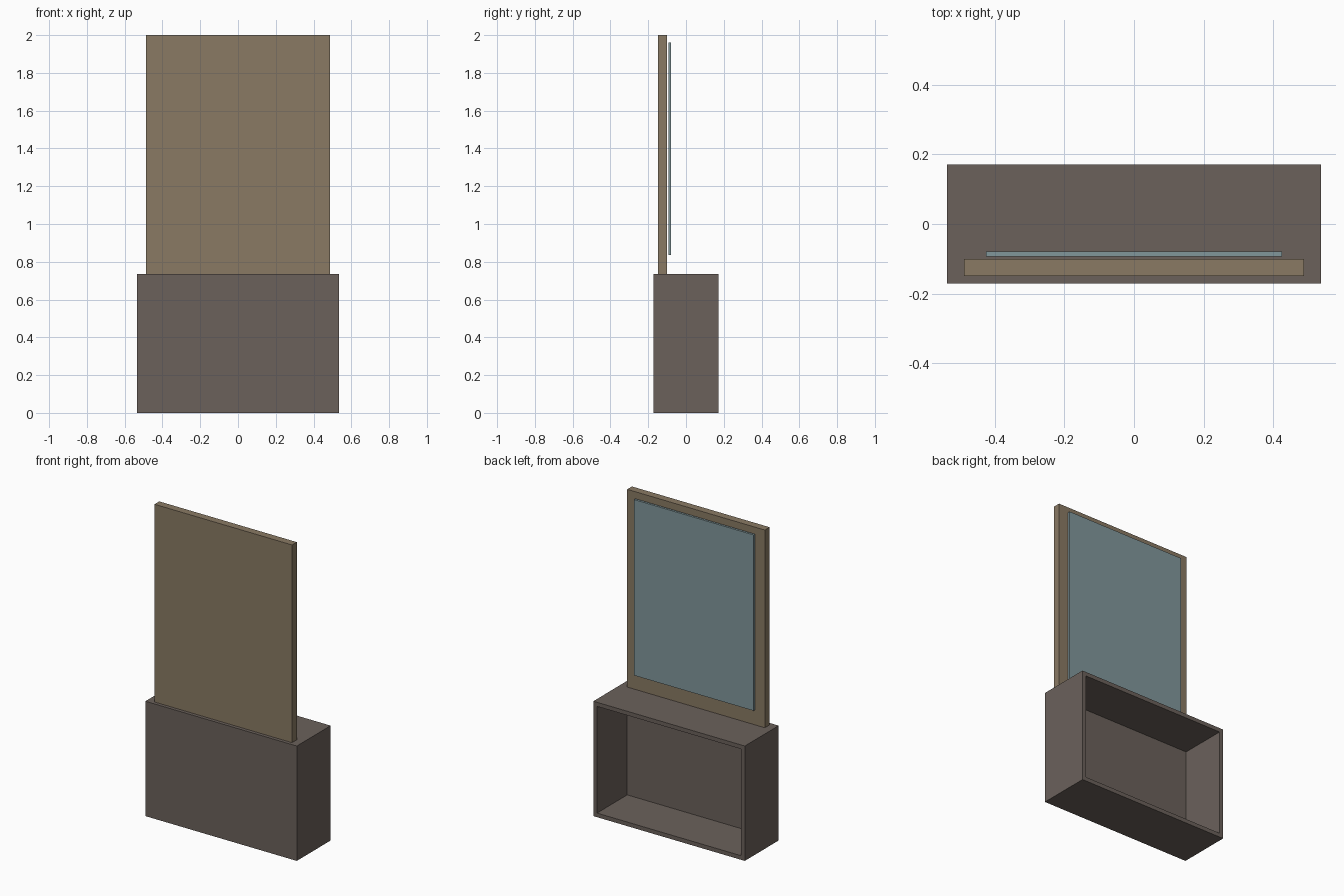
import bpy, bmesh
from mathutils import Vector

if "Cube" in bpy.data.objects:
    bpy.data.objects.remove(bpy.data.objects["Cube"])


def material(name, rgb):
    m = bpy.data.materials.new(name)
    m.diffuse_color = (*rgb, 1)
    m.use_nodes = True
    m.node_tree.nodes["Principled BSDF"].inputs["Base Color"].default_value = m.diffuse_color
    return m


def box(name, lo, hi, mat, wall=0):
    """Box from corner to corner; wall > 0 hollows it out from the +y side."""
    lo, hi = Vector(lo), Vector(hi)
    bm = bmesh.new()
    bmesh.ops.create_cube(bm, size=1)
    for v in bm.verts:
        v.co = Vector([a if c < 0 else b for c, a, b in zip(v.co, lo, hi)])
    if wall:
        bm.normal_update()
        face = max(bm.faces, key=lambda f: f.normal.y)
        bmesh.ops.inset_region(bm, faces=[face], thickness=wall)
        new = bmesh.ops.extrude_discrete_faces(bm, faces=[face])["faces"][0]
        bmesh.ops.translate(bm, verts=new.verts, vec=(0, lo.y + wall - hi.y, 0))
    bmesh.ops.recalc_face_normals(bm, faces=bm.faces)
    mesh = bpy.data.meshes.new(name)
    bm.to_mesh(mesh)
    bm.free()
    mesh.materials.append(mat)
    obj = bpy.data.objects.new(name, mesh)
    bpy.context.collection.objects.link(obj)
    return obj


dark_wood = material("dark_wood", (0.147, 0.12, 0.105))
light_wood = material("light_wood", (0.253, 0.195, 0.127))
glass = material("mirror_glass", (0.22, 0.31, 0.33))

# Open cabinet at the base
box("cabinet", (-0.536, -0.171, 0), (0.536, 0.171, 0.735), dark_wood, wall=0.037)

# Upright board standing on the cabinet
box("mirror_board", (-0.487, -0.149, 0.735), (0.487, -0.101, 2.0), light_wood)

# Mirror pane just clear of the board
box("mirror_pane", (-0.424, -0.093, 0.835), (0.424, -0.079, 1.96), glass)
